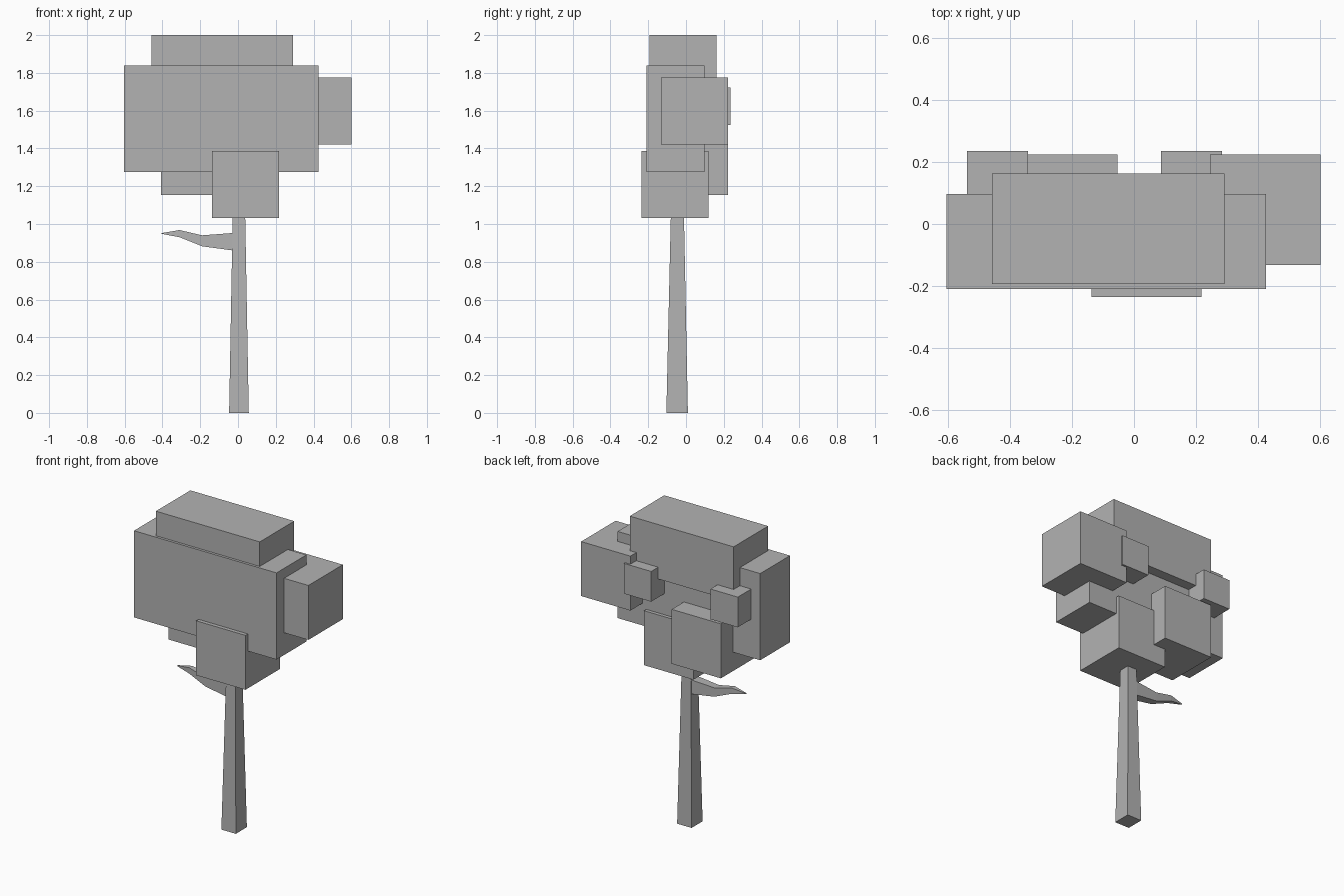
import bpy
import bmesh

cube = bpy.data.objects.get("Cube")
if cube:
    bpy.data.objects.remove(cube, do_unlink=True)

grey = bpy.data.materials.new("plain grey")
grey.use_nodes = True
GREY = (0.45, 0.45, 0.45, 1)
grey.diffuse_color = GREY
grey.node_tree.nodes["Principled BSDF"].inputs["Base Color"].default_value = GREY


def finish(name, bm):
    bmesh.ops.recalc_face_normals(bm, faces=bm.faces)
    mesh = bpy.data.meshes.new(name)
    bm.to_mesh(mesh)
    bm.free()
    mesh.materials.append(grey)
    obj = bpy.data.objects.new(name, mesh)
    bpy.context.collection.objects.link(obj)


def block(name, low, high):
    """Axis-aligned box between two corners."""
    bm = bmesh.new()
    bmesh.ops.create_cube(bm, size=1)
    for v in bm.verts:
        v.co = [a + (b - a) * (c + 0.5) for a, b, c in zip(low, high, v.co)]
    finish(name, bm)


def loft(name, rings):
    """Join four-sided rings into a closed tapered limb."""
    bm = bmesh.new()
    loops = [[bm.verts.new(p) for p in ring] for ring in rings]
    for a, b in zip(loops, loops[1:]):
        for i in range(4):
            j = (i + 1) % 4
            bm.faces.new((a[i], a[j], b[j], b[i]))
    bm.faces.new(loops[0])
    bm.faces.new(loops[-1])
    finish(name, bm)


# Large foliage blocks
block("main_foliage", (-0.603, -0.21, 1.275), (0.425, 0.097, 1.84))
block("top_foliage", (-0.457, -0.193, 1.645), (0.292, 0.162, 2.0))

# Medium foliage cubes, placed by their lowest corner
M = 0.355
for name, low in (("side_foliage", (0.245, -0.132, 1.42)),
                  ("lower_front_foliage", (-0.137, -0.235, 1.032)),
                  ("lower_back_foliage", (-0.408, -0.132, 1.153))):
    block(name, low, [c + M for c in low])

# Small foliage cubes on the back
S = 0.197
for name, x in (("small_left_foliage", 0.087), ("small_right_foliage", -0.538)):
    low = (x, 0.038, 1.525)
    block(name, low, [c + S for c in low])


# Tapered square trunk, ending inside the foliage
def trunk_ring(x0, x1, y0, y1, z):
    return [(x0, y0, z), (x1, y0, z), (x1, y1, z), (x0, y1, z)]


loft("trunk", [trunk_ring(-0.047, 0.057, -0.104, 0.01, 0),
               trunk_ring(-0.027, 0.037, -0.079, -0.012, 1.1)])


# Crooked side branch, narrowing to a point
def branch_ring(x, z0, z1, w, y=-0.044):
    return [(x, y - w, z0), (x, y + w, z0), (x, y + w, z1), (x, y - w, z1)]


loft("branch", [branch_ring(-0.02, 0.859, 0.953, 0.033),
                branch_ring(-0.19, 0.882, 0.94, 0.024),
                branch_ring(-0.31, 0.93, 0.968, 0.016),
                branch_ring(-0.405, 0.948, 0.952, 0.003)])
